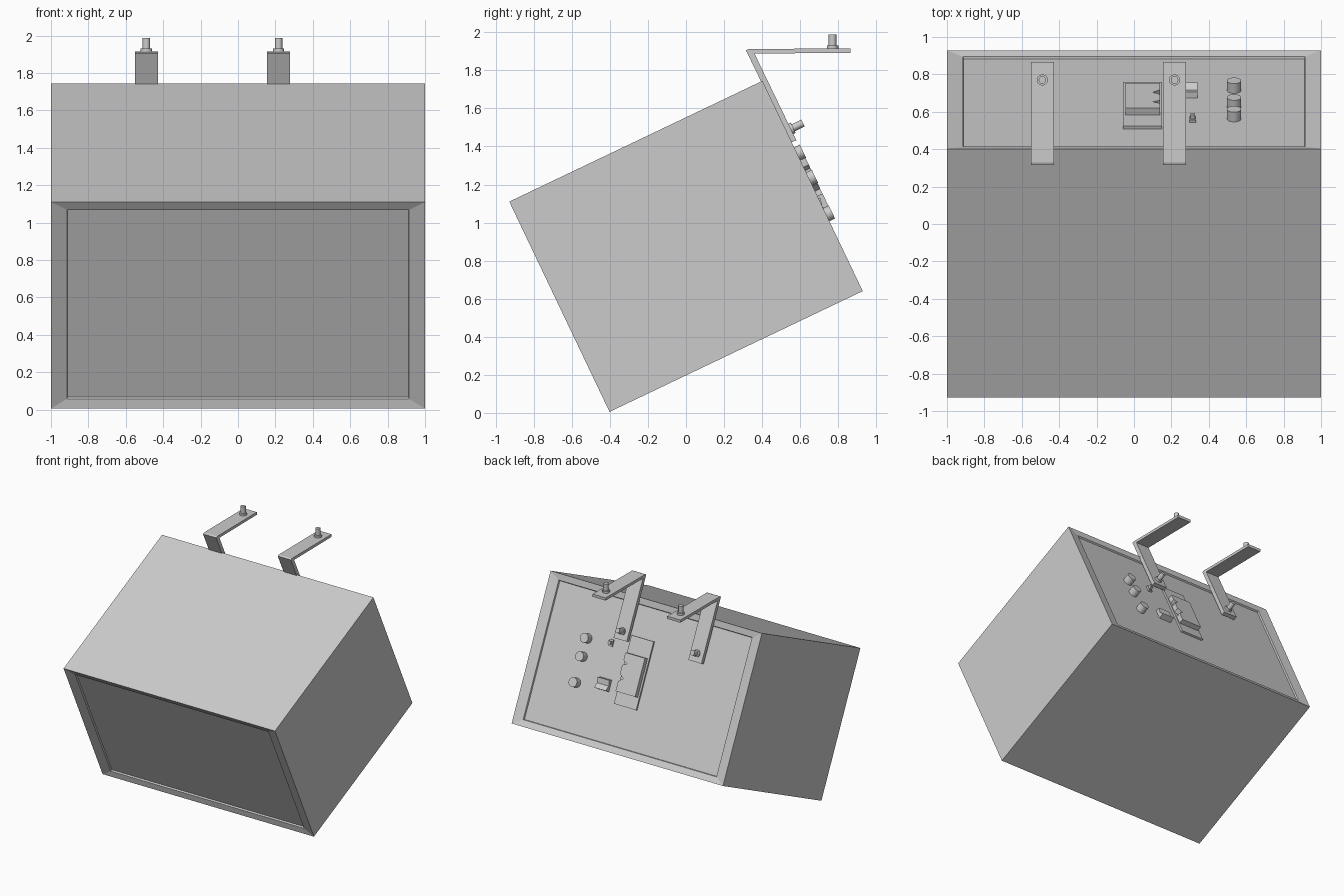
import bpy, bmesh, math
from mathutils import Matrix, Vector

cube = bpy.data.objects.get("Cube")
if cube:
    bpy.data.objects.remove(cube, do_unlink=True)

grey = bpy.data.materials.new("plain grey")
grey.use_nodes = True
colour = (0.6, 0.6, 0.6, 1)
grey.diffuse_color = colour
grey.node_tree.nodes["Principled BSDF"].inputs["Base Color"].default_value = colour

# The cabinet rests tilted on its lower front edge
TILT = Matrix.Translation((0, 0, 0.875)) @ Matrix.Rotation(math.radians(25.5), 4, 'X')
HALF_D, HALF_H = 0.737, 0.612
PANEL = HALF_D - 0.025


def finish(name, bm, matrix=None, smooth=False):
    bmesh.ops.recalc_face_normals(bm, faces=bm.faces)
    mesh = bpy.data.meshes.new(name)
    bm.to_mesh(mesh)
    bm.free()
    mesh.materials.append(grey)
    ob = bpy.data.objects.new(name, mesh)
    bpy.context.collection.objects.link(ob)
    if matrix:
        ob.matrix_world = matrix
    if smooth:
        bpy.ops.object.select_all(action='DESELECT')
        ob.select_set(True)
        bpy.context.view_layer.objects.active = ob
        bpy.ops.object.shade_smooth_by_angle(angle=math.radians(35))
    return ob


def box(name, x, y, z):
    """Box in cabinet space from three (low, high) ranges."""
    bm = bmesh.new()
    bmesh.ops.create_cube(bm, size=1)
    for v in bm.verts:
        v.co = [(r[0] + r[1]) / 2 + c * (r[1] - r[0]) for r, c in zip((x, y, z), v.co)]
    return finish(name, bm, TILT)


def prism(name, points, axis, low, high, matrix=None):
    """Extrude a flat profile along x or y."""
    bm = bmesh.new()
    place = (lambda p: (low, *p)) if axis == 'X' else (lambda p: (p[0], low, p[1]))
    face = bm.faces.new([bm.verts.new(place(p)) for p in points])
    out = bmesh.ops.extrude_face_region(bm, geom=[face])
    move = Vector((high - low, 0, 0)) if axis == 'X' else Vector((0, high - low, 0))
    bmesh.ops.translate(bm, vec=move, verts=[g for g in out["geom"] if isinstance(g, bmesh.types.BMVert)])
    return finish(name, bm, matrix)


def rod(name, base, direction, steps, sides, matrix=None):
    """Stacked cylinders: steps are (radius, start, end) along the direction."""
    turn = Vector((0, 0, 1)).rotation_difference(Vector(direction)).to_matrix().to_4x4()
    bm = bmesh.new()
    for radius, start, end in steps:
        spot = Matrix.Translation(base) @ turn @ Matrix.Translation((0, 0, (start + end) / 2))
        bmesh.ops.create_cone(bm, cap_ends=True, segments=sides, radius1=radius,
                              radius2=radius, depth=end - start, matrix=spot)
    return finish(name, bm, matrix, smooth=True)


# Cabinet: front and back each have a sloping rim and a sunken panel
bm = bmesh.new()
bmesh.ops.create_cube(bm, size=2)
for v in bm.verts:
    v.co.y *= HALF_D
    v.co.z *= HALF_H
for face in [f for f in bm.faces if abs(f.normal.y) > 0.9]:
    side = face.normal.y
    for margin_x, margin_z, depth in ((0.085, 0.052, 0.012), (0.003, 0.003, 0.013)):
        bmesh.ops.inset_region(bm, faces=[face], thickness=0.001)
        for v in face.verts:
            v.co.x -= math.copysign(margin_x, v.co.x)
            v.co.z -= math.copysign(margin_z, v.co.z)
            v.co.y -= side * depth
finish("cabinet", bm, TILT)

# Bent hanging straps with a bolt at each end
strap = [(0.315, 1.905), (0.33, 1.912), (0.865, 1.915), (0.865, 1.892),
         (0.36, 1.888), (0.58, 1.432), (0.55, 1.42)]
for label, x in (("right", -0.49), ("left", 0.217)):
    prism(label + "_strap", strap, 'X', x - 0.062, x + 0.062)
    bolt = [(0.03, 0, 0.018), (0.02, 0.018, 0.075)]
    rod(label + "_top_bolt", (x, 0.77, 1.913), (0, 0, 1), bolt, 12)
    rod(label + "_back_bolt", (x, HALF_D + 0.022, 0.32), (0, 1, 0), bolt, 12, TILT)

# Control knobs in a column
for i, z in enumerate((0.187, 0.041, -0.167)):
    rod(f"knob_{i + 1}", (0.535, PANEL, z), (0, 1, 0), [(0.038, 0, 0.058)], 24, TILT)

# Rocker switch, wedge shaped, and a small toggle
prism("rocker_switch", [(PANEL, -0.165), (PANEL + 0.05, -0.16), (PANEL + 0.025, -0.12),
                        (PANEL + 0.035, -0.075), (PANEL, -0.07)], 'X', 0.23, 0.34, TILT)
box("toggle_base", (0.298, 0.332), (PANEL, PANEL + 0.015), (0.18, 0.235))
box("toggle_lever", (0.303, 0.327), (PANEL, PANEL + 0.04), (0.195, 0.22))

# Power inlet: plate, and a raised block with notches along one side
box("inlet_plate", (-0.06, 0.15), (PANEL, PANEL + 0.015), (-0.24, 0.31))
block = [(-0.045, -0.14), (0.14, -0.14), (0.14, -0.06), (0.1, -0.03), (0.14, 0),
         (0.14, 0.07), (0.1, 0.09), (0.14, 0.11), (0.14, 0.17), (-0.045, 0.17)]
prism("inlet_block", block, 'Y', PANEL + 0.01, PANEL + 0.055, TILT)
